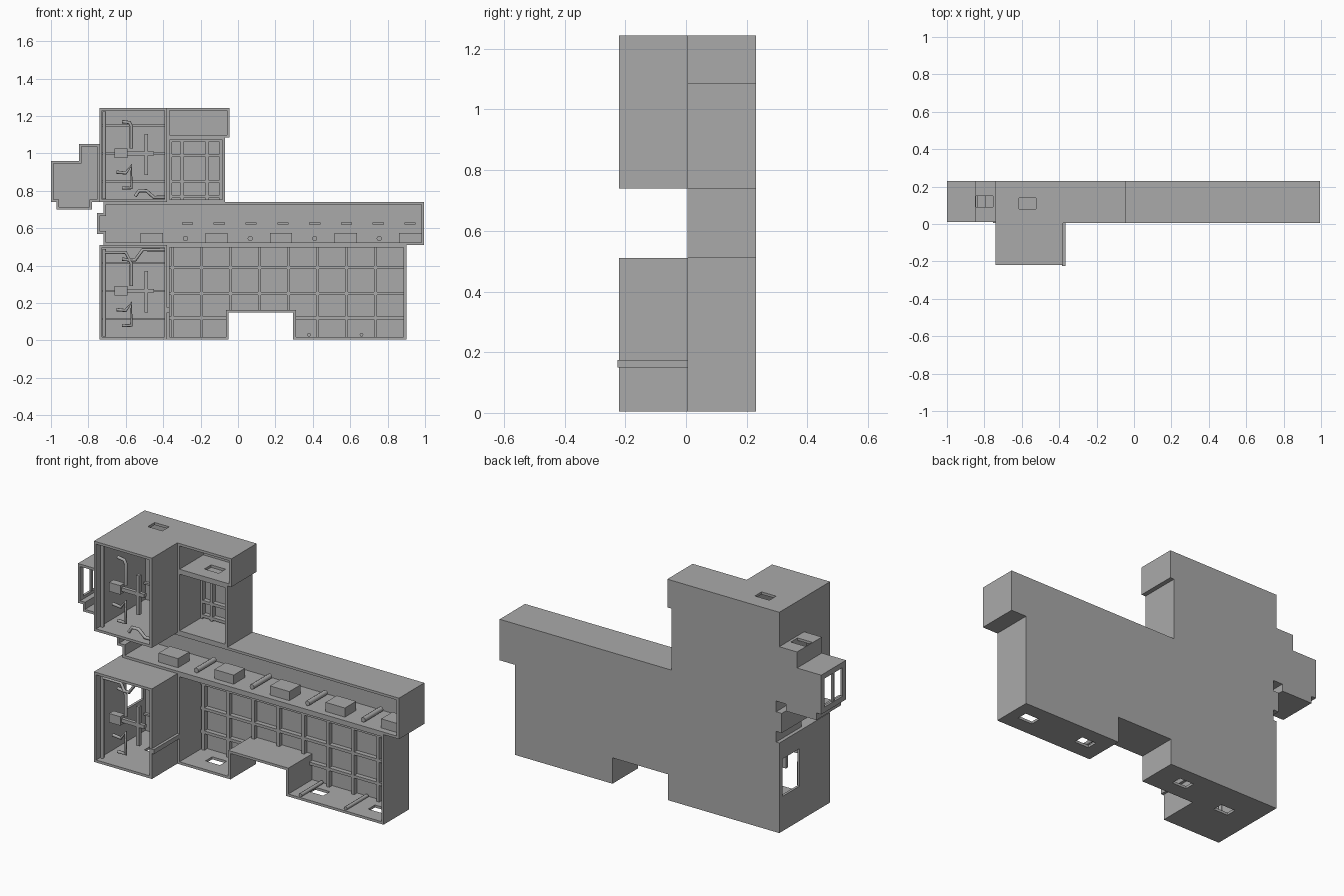
import bpy, bmesh
from mathutils import Vector

cube = bpy.data.objects.get("Cube")
if cube:
    bpy.data.objects.remove(cube, do_unlink=True)

WALL = 0.014
BACK = 0.23

grey = bpy.data.materials.new("plain grey")
grey.use_nodes = True
grey.diffuse_color = (0.4, 0.4, 0.4, 1)
grey.node_tree.nodes["Principled BSDF"].inputs["Base Color"].default_value = (0.4, 0.4, 0.4, 1)


def add_mesh(name, bm):
    mesh = bpy.data.meshes.new(name)
    bm.to_mesh(mesh)
    bm.free()
    mesh.materials.append(grey)
    obj = bpy.data.objects.new(name, mesh)
    bpy.context.collection.objects.link(obj)
    return obj


def shell(name, profile, front, back=BACK):
    """Extruded x-z outline, open at the front, with thin walls."""
    bm = bmesh.new()
    face = bm.faces.new([bm.verts.new((x, front, z)) for x, z in profile])
    out = bmesh.ops.extrude_face_region(bm, geom=[face], use_keep_orig=True)
    moved = [v for v in out["geom"] if isinstance(v, bmesh.types.BMVert)]
    bmesh.ops.translate(bm, verts=moved, vec=(0, back - front, 0))
    bmesh.ops.recalc_face_normals(bm, faces=bm.faces)
    bmesh.ops.delete(bm, geom=[f for f in bm.faces
                               if all(abs(v.co.y - front) < 1e-5 for v in f.verts)],
                     context="FACES_ONLY")
    obj = add_mesh(name, bm)
    mod = obj.modifiers.new("walls", "SOLIDIFY")
    mod.thickness = WALL
    mod.offset = -1
    mod.use_even_offset = True
    return obj


def rect(x0, x1, z0, z1):
    return [(x0, z0), (x1, z0), (x1, z1), (x0, z1)]


def boxes(name, spans):
    """Several boxes in one object, each given by its low and high corner."""
    bm = bmesh.new()
    for low, high in spans:
        low, high = Vector(low), Vector(high)
        made = bmesh.ops.create_cube(bm, size=1)["verts"]
        bmesh.ops.scale(bm, verts=made, vec=high - low)
        bmesh.ops.translate(bm, verts=made, vec=(low + high) / 2)
    return add_mesh(name, bm)


def cut(target, name, low, high):
    cutter = boxes(name, [(low, high)])
    cutter.hide_render = True
    cutter.hide_viewport = True
    mod = target.modifiers.new(name, "BOOLEAN")
    mod.operation = "DIFFERENCE"
    mod.solver = "EXACT"
    mod.object = cutter


def hatch(target, name, x, y, z):
    cut(target, name, (x - 0.045, y - 0.03, z - 0.03), (x + 0.045, y + 0.03, z + 0.03))


def pipe(name, points, radius=0.009):
    curve = bpy.data.curves.new(name, "CURVE")
    curve.dimensions = "3D"
    curve.bevel_depth = radius
    curve.bevel_resolution = 2
    curve.use_fill_caps = True
    curve.materials.append(grey)
    line = curve.splines.new("POLY")
    line.points.add(len(points) - 1)
    for p, co in zip(line.points, points):
        p.co = (*co, 1)
    obj = bpy.data.objects.new(name, curve)
    bpy.context.collection.objects.link(obj)


# Open-fronted room shells
lower_tower = shell("lower_tower", rect(-0.74, -0.38, 0.005, 0.51), -0.22)
upper_tower = shell("upper_tower", rect(-0.74, -0.38, 0.74, 1.243), -0.22)
lower_hall = shell("lower_hall", [(-0.38, 0.005), (-0.05, 0.005), (-0.05, 0.15), (0.295, 0.15),
                                  (0.295, 0.005), (0.9, 0.005), (0.9, 0.51), (-0.38, 0.51)], 0.005)
corridor = shell("corridor", [(-0.72, 0.51), (0.995, 0.51), (0.995, 0.74), (-0.72, 0.74),
                              (-0.72, 0.68), (-0.755, 0.68), (-0.755, 0.57), (-0.72, 0.57)], 0.005)
upper_room = shell("upper_room", rect(-0.38, -0.07, 0.74, 1.085), 0.005)
roof_room = shell("roof_room", rect(-0.38, -0.045, 1.085, 1.243), 0.005)
side_pod = shell("side_pod", [(-1, 0.74), (-0.97, 0.74), (-0.97, 0.7), (-0.78, 0.7),
                              (-0.78, 0.74), (-0.74, 0.74), (-0.74, 1.05), (-0.85, 1.05),
                              (-0.85, 0.96), (-1, 0.96)], 0.01)

# Hatches and side windows
hatch(upper_tower, "roof_hatch_cutter", -0.57, 0.11, 1.24)
hatch(lower_tower, "tower_floor_hatch_cutter", -0.55, 0.05, 0.005)
for i, x in enumerate((-0.22, 0.42, 0.79)):
    hatch(lower_hall, f"hall_hatch_cutter_{i}", x, 0.12, 0.005)
hatch(roof_room, "roof_room_hatch_cutter", -0.22, 0.11, 1.085)
hatch(side_pod, "pod_hatch_cutter", -0.8, 0.12, 1.05)
cut(lower_tower, "tower_window_cutter", (-0.78, 0.05, 0.2), (-0.7, 0.2, 0.41))
cut(side_pod, "pod_window_cutter", (-1.03, 0.04, 0.77), (-0.97, 0.2, 0.93))
boxes("pod_window_bar", [((-0.998, 0.11, 0.76), (-0.988, 0.125, 0.94))])


# Raised lattices on the rear walls
def lattice(name, xs, zs, x_range, z_range):
    half, y0, y1 = 0.008, 0.19, BACK - 0.01
    bars = [((x - half, y0, z_range[0]), (x + half, y1, z_range[1])) for x in xs]
    bars += [((x_range[0], y0, z - half), (x_range[1], y1, z + half)) for z in zs]
    return boxes(name, bars)


hall_xs = [-0.35 + 0.155 * i for i in range(8)]
lattice("hall_lattice_upper", hall_xs, (0.25, 0.39), (-0.37, 0.89), (0.16, 0.5))
lattice("hall_lattice_left", hall_xs[:2], (0.12,), (-0.37, -0.06), (0.015, 0.16))
lattice("hall_lattice_right", hall_xs[5:], (0.12,), (0.305, 0.89), (0.015, 0.16))
lattice("upper_room_lattice", (-0.36, -0.3, -0.165, -0.09), (0.77, 0.85, 0.99, 1.07),
        (-0.37, -0.08), (0.75, 1.075))

# Tower fittings, repeated on both storeys
for level, base in (("lower", 0.0), ("upper", 0.735)):
    y = -0.18
    boxes(f"{level}_tower_fittings", [
        ((-0.66, y - 0.02, base + 0.24), (-0.59, y + 0.02, base + 0.29)),
        ((-0.5, y - 0.01, base + 0.15), (-0.48, y + 0.01, base + 0.37)),
        ((-0.59, y - 0.01, base + 0.255), (-0.45, y + 0.01, base + 0.275))])
    boxes(f"{level}_tower_rails", [
        ((-0.73, 0.2, base + z), (-0.39, 0.22, base + z + 0.01)) for z in (0.11, 0.26, 0.41)])
    pipe(f"{level}_top_pipe", [(-0.62, y, base + 0.435), (-0.58, y, base + 0.43),
                               (-0.57, y, base + 0.41), (-0.57, y, base + 0.29)])
    pipe(f"{level}_bottom_pipe", [(-0.65, y, base + 0.165), (-0.6, y, base + 0.16),
                                  (-0.57, y, base + 0.2), (-0.57, y, base + 0.08),
                                  (-0.62, y, base + 0.08)])
    pipe(f"{level}_corner_pipe", [(-0.715, y, base + 0.02), (-0.715, y, base + 0.49)], 0.01)
pipe("upper_wavy_pipe", [(-0.55, -0.18, 0.77), (-0.53, -0.18, 0.8), (-0.49, -0.18, 0.8),
                         (-0.45, -0.18, 0.765), (-0.39, -0.18, 0.765)])
pipe("lower_wavy_pipe", [(-0.71, -0.18, 0.47), (-0.6, -0.18, 0.47), (-0.58, -0.18, 0.43),
                         (-0.55, -0.18, 0.43), (-0.51, -0.18, 0.485), (-0.39, -0.18, 0.485)])

# Handrails along the sides of the lower tower
boxes("tower_side_rail", [((-0.385, -0.225, 0.15), (-0.365, 0.005, 0.175))])

# Corridor floor crates, rods between them, and small wall strips
step = 0.345
boxes("corridor_crates", [((-0.52 + step * i, 0.04, 0.52), (-0.4 + step * i, 0.14, 0.575))
                          for i in range(5)])
for i in range(4):
    x = -0.28 + step * i
    pipe(f"corridor_rod_{i}", [(x, 0.03, 0.545), (x, 0.19, 0.545)], 0.014)
boxes("corridor_strips", [((-0.3 + 0.17 * i, 0.205, 0.62), (-0.24 + 0.17 * i, 0.22, 0.63))
                          for i in range(8)])

# Floor rods in the lower hall
for i, x in enumerate((0.38, 0.66)):
    pipe(f"hall_rod_{i}", [(x, 0.01, 0.03), (x, 0.2, 0.03)], 0.01)
